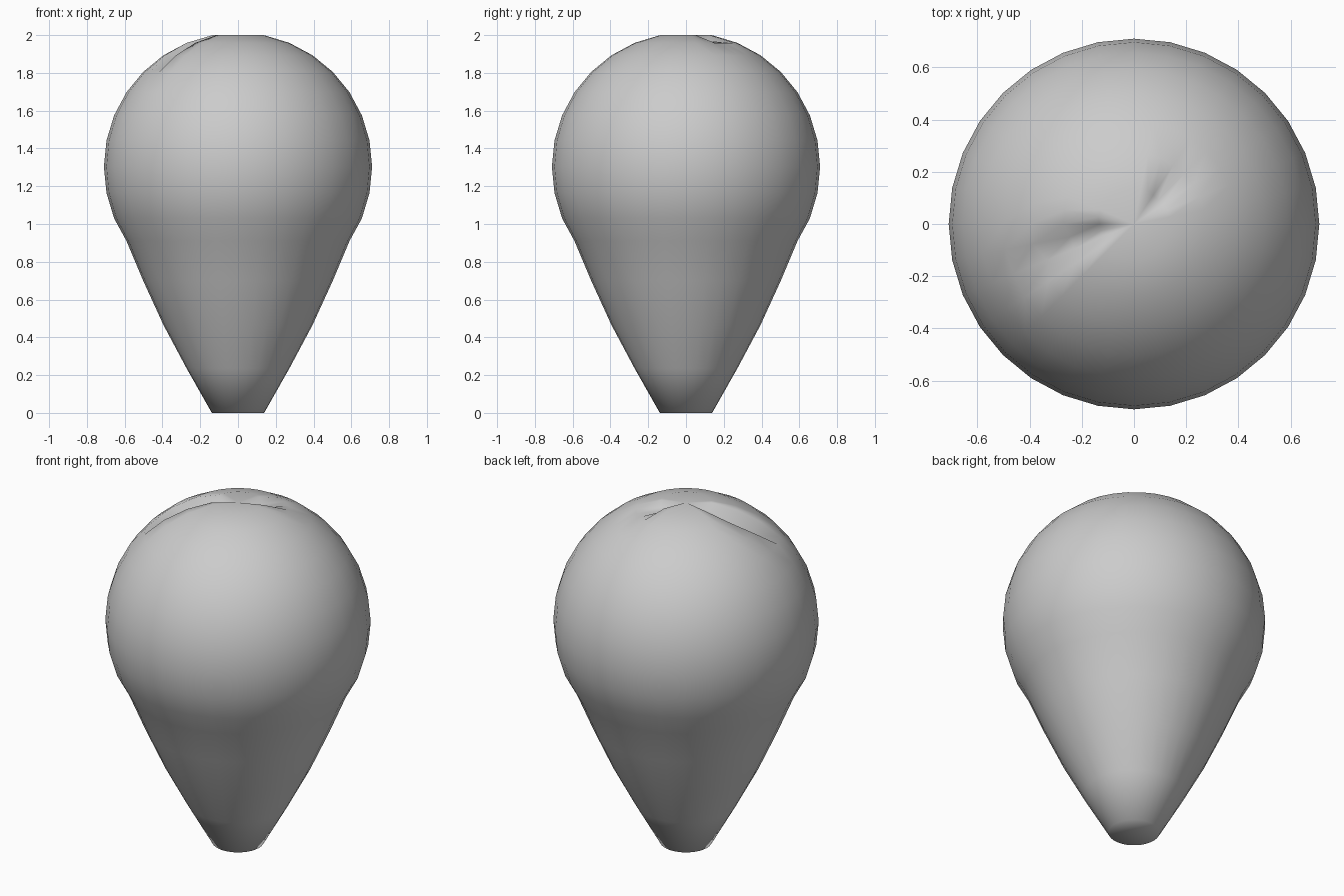
import bpy, bmesh, math

if "Cube" in bpy.data.objects:
    bpy.data.objects.remove(bpy.data.objects["Cube"])

R, CZ = 0.71, 1.303
SEG, RINGS = 32, 16
# heights of rings 11..16 (stretched lower part down to the flat mouth)
LOWER_Z = {10: 1.03, 11: 0.91, 12: 0.70, 13: 0.465, 14: 0.235, 15: 0.0, 16: 0.0}
# creases near the crown: (ring, meridian step) -> inward depth
CREASES = {(1, 16): 0.03, (1, 17): 0.045, (1, 18): 0.04,
           (2, 17): 0.06, (2, 18): 0.06, (3, 18): 0.06,
           (1, 3): 0.03, (1, 4): 0.045, (1, 5): 0.03}

bm = bmesh.new()
bmesh.ops.create_uvsphere(bm, u_segments=SEG, v_segments=RINGS, radius=R)
for v in bm.verts:
    ring = round(math.acos(max(-1, min(1, v.co.z / R))) / math.pi * RINGS)
    step = round(math.atan2(v.co.y, v.co.x) / math.tau * SEG) % SEG
    normal = v.co.normalized()
    # envelope profile: round top, tapering lower part
    v.co.z = min(2.0, LOWER_Z.get(ring, v.co.z + CZ))
    # folds in the crown
    if 0 < ring < RINGS:
        v.co -= normal * CREASES.get((ring, step), 0)
for f in bm.faces:
    f.smooth = True

# balloon envelope
mesh = bpy.data.meshes.new("balloon_envelope")
bm.to_mesh(mesh)
bm.free()
obj = bpy.data.objects.new("balloon_envelope", mesh)
bpy.context.collection.objects.link(obj)
